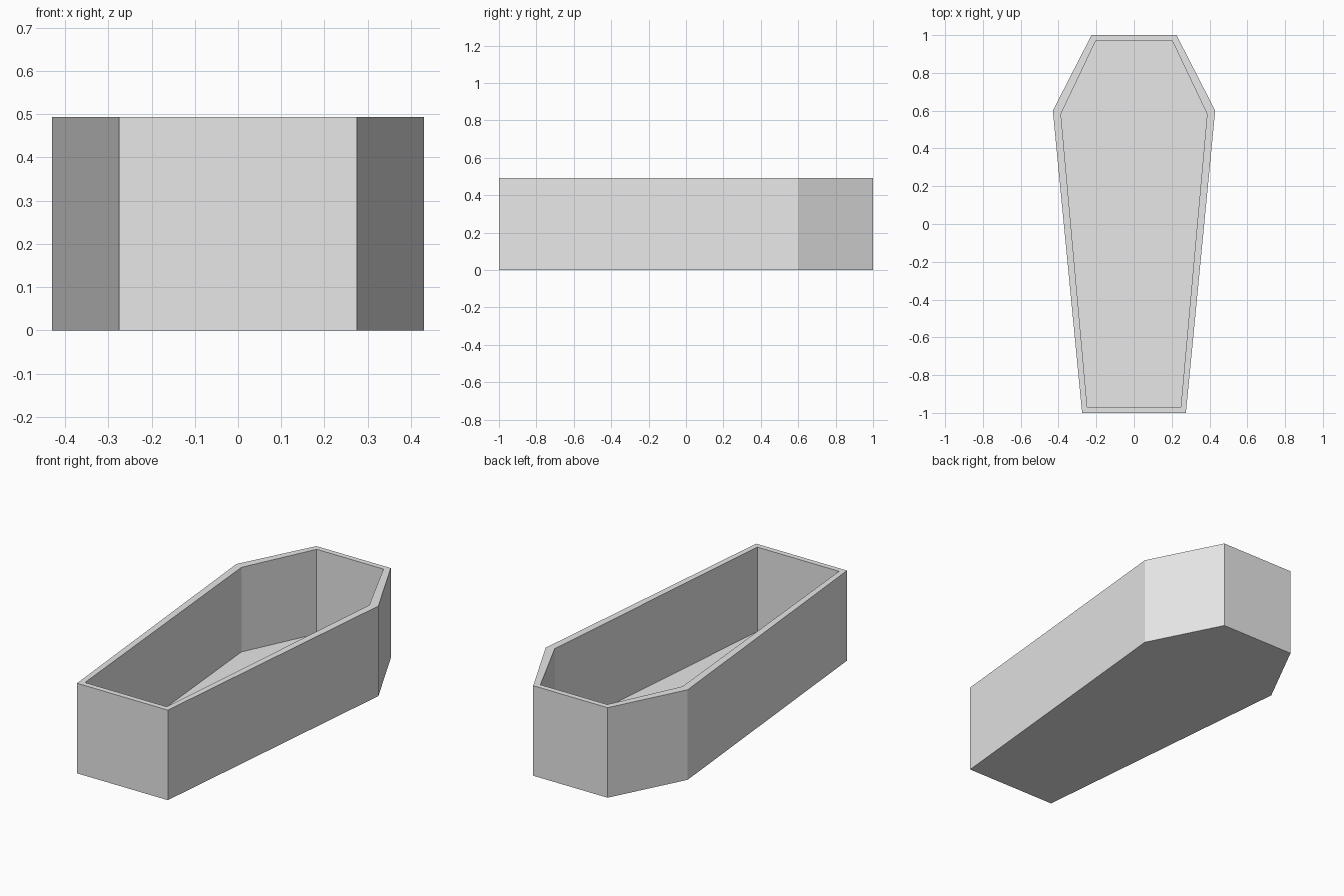
import bpy
import bmesh

cube = bpy.data.objects.get("Cube")
if cube:
    bpy.data.objects.remove(cube, do_unlink=True)

HEIGHT = 0.493
FLOOR = 0.03
HALF_OUTLINE = [(0.275, -1.0), (0.43, 0.6), (0.225, 1.0)]

# Plain grey material
grey = bpy.data.materials.new("light_grey")
grey.use_nodes = True
colour = (0.8, 0.8, 0.8, 1.0)
grey.diffuse_color = colour
grey.node_tree.nodes["Principled BSDF"].inputs["Base Color"].default_value = colour

# Six-sided tapered outline, mirrored across x
outline = HALF_OUTLINE + [(-x, y) for x, y in reversed(HALF_OUTLINE)]


def ring(bm, z, sx=1.0, sy=1.0):
    return [bm.verts.new((x * sx, y * sy, z)) for x, y in outline]


def bridge(bm, lower, upper):
    n = len(lower)
    for i in range(n):
        j = (i + 1) % n
        bm.faces.new((lower[i], lower[j], upper[j], upper[i]))


# Open box: underside, outer walls, rim, inner walls, inner floor
bm = bmesh.new()
rings = [
    ring(bm, 0),
    ring(bm, HEIGHT),
    ring(bm, HEIGHT, 0.9, 0.97),
    ring(bm, FLOOR, 0.9, 0.97),
]
for lower, upper in zip(rings, rings[1:]):
    bridge(bm, lower, upper)
bm.faces.new(list(reversed(rings[0])))
bm.faces.new(rings[-1])
bmesh.ops.recalc_face_normals(bm, faces=bm.faces)

mesh = bpy.data.meshes.new("open_box")
bm.to_mesh(mesh)
bm.free()
mesh.materials.append(grey)
box = bpy.data.objects.new("open_box", mesh)
bpy.context.collection.objects.link(box)
